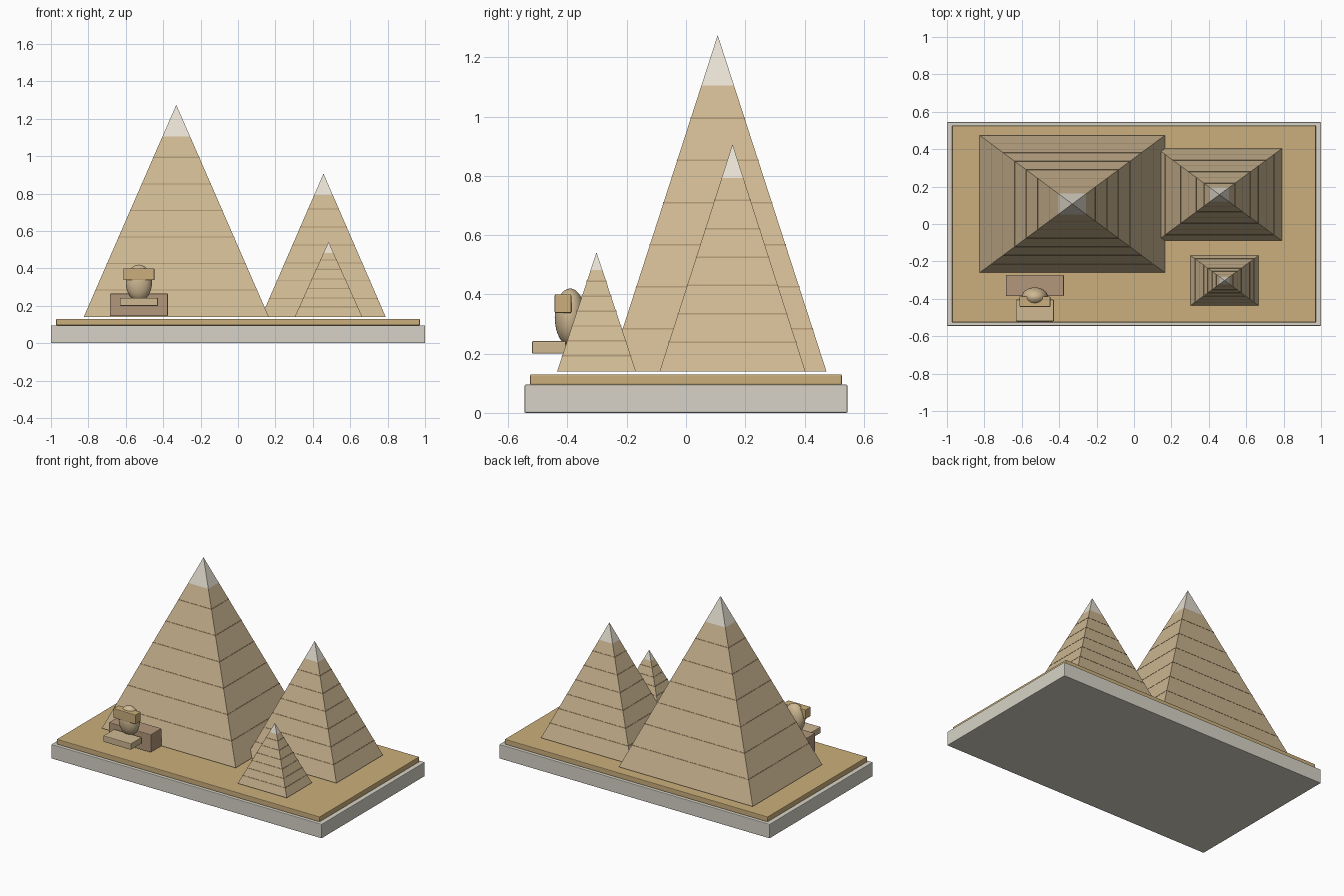
import bpy, bmesh

if "Cube" in bpy.data.objects:
    bpy.data.objects.remove(bpy.data.objects["Cube"])


def material(name, color):
    m = bpy.data.materials.new(name)
    m.diffuse_color = (*color, 1)
    m.use_nodes = True
    m.node_tree.nodes["Principled BSDF"].inputs["Base Color"].default_value = m.diffuse_color
    return m


SAND = material("sand", (0.60, 0.43, 0.20))
STONE = material("stone", (0.62, 0.48, 0.29))
JOINT = material("joint", (0.40, 0.29, 0.16))
CAP = material("cap", (0.80, 0.75, 0.65))
PLINTH = material("plinth", (0.68, 0.65, 0.57))
BROWN = material("brown", (0.45, 0.31, 0.20))


def finish(bm, name, mat, bevel=0):
    me = bpy.data.meshes.new(name)
    bm.to_mesh(me)
    bm.free()
    me.materials.append(mat)
    ob = bpy.data.objects.new(name, me)
    bpy.context.collection.objects.link(ob)
    if bevel:
        mod = ob.modifiers.new("bevel", 'BEVEL')
        mod.width, mod.segments = bevel, 2
    return ob


def box(name, x, y, z, mat, bevel=0.004):
    """Box from (min, max) ranges on each axis."""
    bm = bmesh.new()
    bmesh.ops.create_cube(bm, size=1)
    for v in bm.verts:
        v.co = [r[0] if c < 0 else r[1] for c, r in zip(v.co, (x, y, z))]
    return finish(bm, name, mat, bevel)


def frustum(name, c, half, z0, z1, s0, s1, mat, grow=0.0):
    """Rectangular frustum; s0/s1 scale the half sizes at z0/z1 (s1 = 0 gives a point)."""
    bm = bmesh.new()
    corners = ((-1, -1), (1, -1), (1, 1), (-1, 1))

    def ring(s, z):
        return [bm.verts.new((c[0] + a * (half[0] * s + grow), c[1] + b * (half[1] * s + grow), z))
                for a, b in corners]
    low = ring(s0, z0)
    bm.faces.new(low[::-1])
    if s1:
        top = ring(s1, z1)
        bm.faces.new(top)
        for i in range(4):
            j = (i + 1) % 4
            bm.faces.new((low[i], low[j], top[j], top[i]))
    else:
        tip = bm.verts.new((c[0], c[1], z1))
        for i in range(4):
            bm.faces.new((low[i], low[(i + 1) % 4], tip))
    return finish(bm, name, mat)


def pyramid(name, c, half, top, base=0.14):
    h = top - base
    frustum(name + "_body", c, half, base, base + 0.85 * h, 1, 0.15, STONE)
    frustum(name + "_cap", c, half, base + 0.85 * h, top, 0.15, 0, CAP)
    # thin course lines
    for k in range(1, 7):
        z = base + h * k / 8
        t = 0.005
        frustum(f"{name}_course_{k}", c, half, z, z + t, 1 - k / 8, 1 - k / 8 - t / h, JOINT, 0.0015)


# stepped base
box("plinth", (-1, 1), (-0.545, 0.545), (0, 0.095), PLINTH)
box("sand_bed", (-0.972, 0.972), (-0.526, 0.526), (0.095, 0.13), SAND)

# pyramids
pyramid("large_pyramid", (-0.33, 0.107), (0.495, 0.367), 1.275)
pyramid("medium_pyramid", (0.457, 0.157), (0.333, 0.246), 0.907)
pyramid("small_pyramid", (0.484, -0.302), (0.181, 0.133), 0.542)

# crouching statue
box("statue_body", (-0.685, -0.375), (-0.385, -0.272), (0.145, 0.265), BROWN)
box("statue_paws", (-0.632, -0.428), (-0.52, -0.405), (0.2, 0.242), STONE)
box("statue_headdress", (-0.613, -0.447), (-0.443, -0.387), (0.337, 0.4), SAND)
bm = bmesh.new()
bmesh.ops.create_uvsphere(bm, u_segments=32, v_segments=16, radius=1)
for f in bm.faces:
    f.smooth = True
bmesh.ops.scale(bm, vec=(0.07, 0.052, 0.097), verts=bm.verts)
bmesh.ops.translate(bm, vec=(-0.53, -0.391, 0.323), verts=bm.verts)
finish(bm, "statue_head", STONE)
